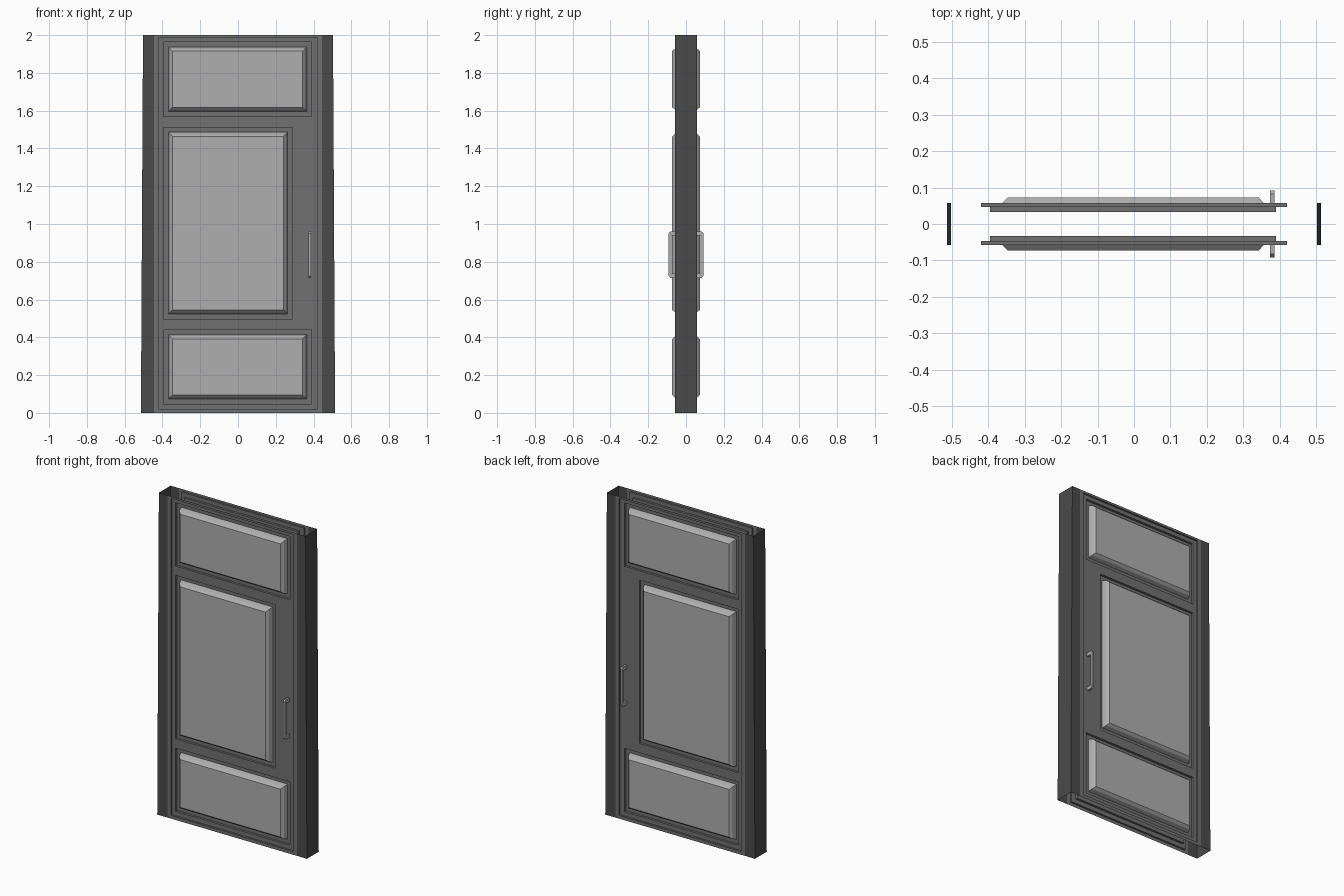
import bpy, bmesh

if "Cube" in bpy.data.objects:
    bpy.data.objects.remove(bpy.data.objects["Cube"])


def material(name, v):
    m = bpy.data.materials.new(name)
    m.diffuse_color = (v, v, v, 1)
    m.use_nodes = True
    m.node_tree.nodes["Principled BSDF"].inputs["Base Color"].default_value = m.diffuse_color
    return m


DARK = material("dark grey", 0.07)
MID = material("medium grey", 0.165)
LIGHT = material("light grey", 0.43)

FACE, LEDGE, FLOOR = -0.058, -0.047, -0.033   # depth of each front layer


def finish(name, bm, mat):
    """Turn the bmesh into an object, mirrored to the back of the door."""
    bmesh.ops.remove_doubles(bm, verts=bm.verts, dist=1e-5)
    me = bpy.data.meshes.new(name)
    bm.to_mesh(me)
    bm.free()
    me.materials.append(mat)
    ob = bpy.data.objects.new(name, me)
    bpy.context.collection.objects.link(ob)
    mod = ob.modifiers.new("back_side", 'MIRROR')
    mod.use_axis = (False, True, False)
    mod.use_mirror_merge = False
    return ob


def loop(bm, r, y):
    x0, x1, z0, z1 = r
    return [bm.verts.new(p) for p in ((x0, y, z0), (x1, y, z0), (x1, y, z1), (x0, y, z1))]


def rings(bm, steps, cap=False):
    """Connect nested rectangles, outermost first, all facing the front."""
    loops = [loop(bm, r, y) for r, y in steps]
    for a, b in zip(loops, loops[1:]):
        for i in range(4):
            j = (i + 1) % 4
            bm.faces.new((a[i], a[j], b[j], b[i]))
    if cap:
        bm.faces.new(loops[-1])


def inset(r, d):
    return (r[0] + d, r[1] - d, r[2] + d, r[3] - d)


# Outer jambs: open sheets, a little wider at the bottom
for side, label in ((-1, "left"), (1, "right")):
    bm = bmesh.new()
    pts = [(0.445, FACE, 0), (0.514, FACE, 0), (0.514, 0, 0)]
    low = [bm.verts.new((side * x, y, z)) for x, y, z in pts]
    high = [bm.verts.new((side * (x if x < 0.5 else 0.503), y, 2)) for x, y, z in pts]
    for i in range(2):
        f = bm.faces.new((low[i], low[i + 1], high[i + 1], high[i]))
        if side < 0:
            f.normal_flip()
    finish(label + "_jamb", bm, DARK)

# Recesses for the three panels
door = (-0.42, 0.42, 0.02, 1.987)
recesses = {
    "top": (-0.395, 0.39, 1.57, 1.963),
    "middle": (-0.395, 0.288, 0.498, 1.512),
    "bottom": (-0.395, 0.39, 0.047, 0.44),
}

# Door leaf: outer lip, stiles and rails
bm = bmesh.new()
rings(bm, [((-0.445, 0.445, 0, 2), FACE), (door, FACE), (door, LEDGE)])
x0, x1, z0, z1 = door
leaf = [(x0, -0.395, z0, z1), (0.39, x1, z0, z1), (0.288, 0.39, 0.498, 1.512),
        (-0.395, 0.39, z0, 0.047), (-0.395, 0.39, 0.44, 0.498),
        (-0.395, 0.39, 1.512, 1.57), (-0.395, 0.39, 1.963, z1)]
for r in leaf:
    bm.faces.new(loop(bm, r, LEDGE))
for r in recesses.values():
    rings(bm, [(r, LEDGE), (r, FLOOR), (inset(r, 0.026), FLOOR)])
finish("door_leaf", bm, MID)

# Raised panels with bevelled borders
for name, r in recesses.items():
    bm = bmesh.new()
    rings(bm, [(inset(r, 0.026), FLOOR), (inset(r, 0.034), FACE),
               (inset(r, 0.048), -0.073)], cap=True)
    finish(name + "_panel", bm, LIGHT)

# Pull handle: chamfered C profile extruded across x
bm = bmesh.new()
half = [(0.047, 0.123), (0.083, 0.123), (0.092, 0.113)]
inner = [(0.047, 0.1), (0.077, 0.1)]
prof = half + [(y, -z) for y, z in reversed(half)]
prof += [(y, -z) for y, z in inner] + inner[::-1]
f = bm.faces.new([bm.verts.new((0.374, -y, 0.838 + z)) for y, z in prof])
ext = bmesh.ops.extrude_face_region(bm, geom=[f])
bmesh.ops.translate(bm, vec=(0.012, 0, 0),
                    verts=[g for g in ext["geom"] if isinstance(g, bmesh.types.BMVert)])
bmesh.ops.recalc_face_normals(bm, faces=bm.faces)
finish("handle", bm, LIGHT)
